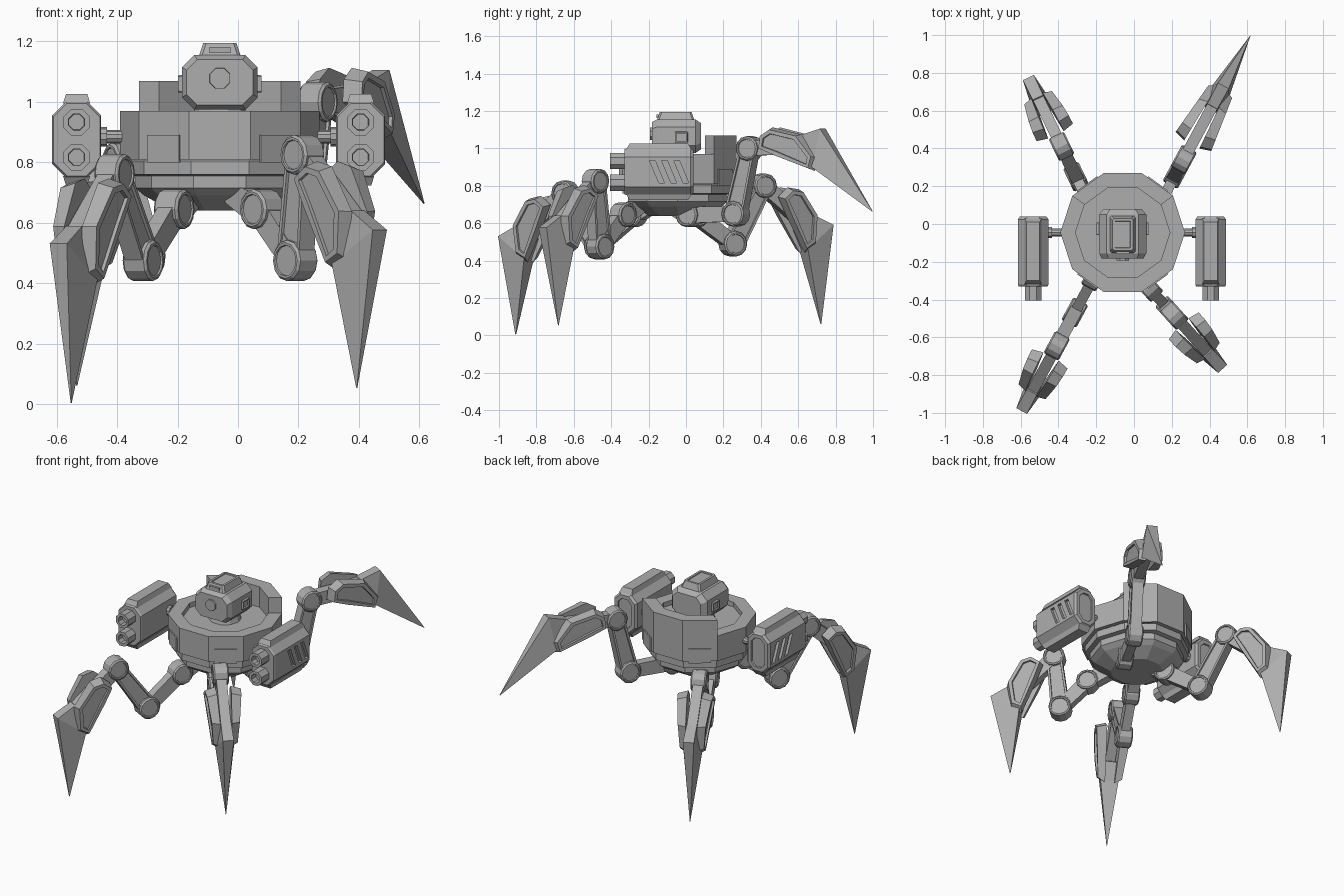
import bpy, bmesh
from math import sin, cos, pi, radians, atan2
from mathutils import Matrix, Vector

if "Cube" in bpy.data.objects:
    bpy.data.objects.remove(bpy.data.objects["Cube"], do_unlink=True)

metal = bpy.data.materials.new("grey_metal")
metal.use_nodes = True
GREY = (0.42, 0.42, 0.42, 1)
metal.diffuse_color = GREY
metal.node_tree.nodes["Principled BSDF"].inputs["Base Color"].default_value = GREY

CX, CY = -0.06, -0.045          # hull axis
HULL = Matrix.Translation((CX, CY, 0))
TURN_X = Matrix.Rotation(pi / 2, 4, 'Y')    # local z -> x
TURN_Y = Matrix.Rotation(pi / 2, 4, 'X')    # local z -> -y


def loft(name, rings, frame=Matrix(), closed=False, panels=()):
    """Skin equal-length point rings; panels are (ring end, width, depth) cap insets."""
    bm = bmesh.new()
    rows = [[bm.verts.new(p) for p in ring] for ring in rings]
    n = len(rows[0])
    pairs = list(zip(rows, rows[1:])) + ([(rows[-1], rows[0])] if closed else [])
    for a, b in pairs:
        for i in range(n):
            j = (i + 1) % n
            bm.faces.new((a[i], a[j], b[j], b[i]))
    if not closed:
        caps = [bm.faces.new(rows[0]), bm.faces.new(rows[-1])]
    bmesh.ops.recalc_face_normals(bm, faces=bm.faces)
    for end, width, depth in panels:
        bmesh.ops.inset_region(bm, faces=[caps[end]], thickness=width, depth=0)
        bmesh.ops.inset_region(bm, faces=[caps[end]], thickness=0.002, depth=depth)
    bm.transform(frame)
    if frame.determinant() < 0:
        bmesh.ops.reverse_faces(bm, faces=bm.faces)
    mesh = bpy.data.meshes.new(name)
    bm.to_mesh(mesh)
    bm.free()
    mesh.materials.append(metal)
    obj = bpy.data.objects.new(name, mesh)
    bpy.context.scene.collection.objects.link(obj)
    return obj


def carve(obj, cutter):
    """Subtract the cutter for good and remove it."""
    mod = obj.modifiers.new("cut", 'BOOLEAN')
    mod.operation = 'DIFFERENCE'
    mod.solver = 'EXACT'
    mod.object = cutter
    bpy.context.view_layer.objects.active = obj
    bpy.ops.object.modifier_apply(modifier=mod.name)
    bpy.data.objects.remove(cutter, do_unlink=True)


def ngon(r, z, n, start=0.0):
    return [(r * cos(start + 2 * pi * i / n), r * sin(start + 2 * pi * i / n), z) for i in range(n)]


def lathe(name, profile, n, frame=Matrix(), closed=False, start=0.0, panels=()):
    return loft(name, [ngon(r, z, n, start) for r, z in profile], frame, closed, panels)


def chamfered(hx, hy, c, z):
    """Rectangle with cut corners."""
    return [(hx, c - hy, z), (hx, hy - c, z), (hx - c, hy, z), (c - hx, hy, z),
            (-hx, hy - c, z), (-hx, c - hy, z), (c - hx, -hy, z), (hx - c, -hy, z)]


def box(name, center, size, frame=Matrix()):
    hx, hy, hz = (s / 2 for s in size)
    ring = [(-hx, -hy), (hx, -hy), (hx, hy), (-hx, hy)]
    return loft(name, [[(x, y, z) for x, y in ring] for z in (-hz, hz)],
                frame @ Matrix.Translation(center))


# --- hull -----------------------------------------------------------------
lathe("hull_ring", [(0.33, 0.81), (0.33, 0.97), (0.25, 0.97), (0.25, 0.88), (0.2, 0.81)],
      10, HULL, closed=True)
lathe("hull_floor", [(0.25, 0.83), (0.252, 0.94)], 10, HULL)
lathe("hull_underside", [(0.16, 0.64), (0.25, 0.69), (0.28, 0.715), (0.28, 0.755), (0.31, 0.76),
                         (0.31, 0.805), (0.29, 0.815)], 10, HULL)

# raised wall over the three rear sides
wall = []
for k in range(1, 5):
    a = k * pi / 5
    wall.append([(r * cos(a), r * sin(a), z)
                 for r, z in ((0.33, 0.965), (0.33, 1.07), (0.25, 1.07), (0.25, 0.965))])
loft("rear_wall", wall, HULL)

# armour plates on the diagonal sides
for deg in (54, 126, 234, 306):
    frame = HULL @ Matrix.Rotation(radians(deg), 4, 'Z')
    box("hull_plate", (0.316, 0, 0.845), (0.009, 0.13, 0.09), frame)

# --- head -----------------------------------------------------------------
HEAD = Matrix.Translation((CX, 0, 1.065))
lathe("neck", [(0.1, 0.92), (0.08, 0.99)], 10, HULL)
loft("head", [chamfered(0.11, 0.075, 0.035, 0.183), chamfered(0.125, 0.09, 0.04, 0.155),
              chamfered(0.125, 0.09, 0.04, -0.05), chamfered(0.1, 0.07, 0.035, -0.08)],
     HEAD @ TURN_Y)
lathe("eye", [(0.037, 0.18), (0.036, 0.193)], 8,
      HEAD @ Matrix.Translation((0, 0, 0.013)) @ TURN_Y, start=pi / 8)
loft("head_cap", [chamfered(0.07, 0.1, 0.01, 0.085), chamfered(0.055, 0.085, 0.01, 0.13)],
     HEAD @ Matrix.Translation((0, -0.055, 0)), panels=[(1, 0.015, -0.006)])
box("cap_visor", (0, -0.15, 0.107), (0.07, 0.015, 0.02), HEAD)
for side in (-1, 1):
    loft("head_ear", [chamfered(0.03, 0.035, 0.004, 0.12), chamfered(0.028, 0.033, 0.004, 0.138)],
         HEAD @ Matrix.Translation((0, -0.025, -0.005)) @ Matrix.Scale(side, 4, (1, 0, 0)) @ TURN_X,
         panels=[(1, 0.008, -0.01)])

# --- gun pods -------------------------------------------------------------
for side in (-1, 1):
    px = CX - 0.004 + side * 0.47
    pod = Matrix.Translation((px, 0, 0.875)) @ Matrix.Scale(side, 4, (1, 0, 0))
    along = pod @ TURN_Y
    shell = loft("gun_pod", [chamfered(0.07, 0.115, 0.04, -0.04), chamfered(0.081, 0.125, 0.045, -0.025),
                             chamfered(0.081, 0.125, 0.045, 0.32), chamfered(0.077, 0.12, 0.045, 0.33)],
                 along, panels=[(0, 0.025, -0.01)])
    # slanted vents on the outer side
    for k in range(3):
        y = -0.16 + k * 0.065
        carve(shell, loft("vent_cutter", [[(x, y - 0.035, 0.06), (x, y - 0.005, 0.06),
                                           (x, y + 0.045, -0.06), (x, y + 0.015, -0.06)]
                                          for x in (0.063, 0.1)], pod))
    for up in (-1, 1):
        loft("pod_ridge", [[(-0.045, z0, up * 0.12), (0.045, z0, up * 0.12),
                            (0.035, z1, up * 0.152), (-0.035, z1, up * 0.152)]
                           for z0, z1 in ((-0.32, -0.3), (0.03, 0.01))], pod)
        lathe("gun_barrel", [(0.047, 0.32), (0.047, 0.405)], 8,
              along @ Matrix.Translation((0, up * 0.058, 0)), start=pi / 8,
              panels=[(1, 0.018, -0.04)])
    lathe("pod_axle", [(0.022, -0.2), (0.022, -0.1), (0.032, -0.1), (0.032, -0.07)], 10,
          pod @ Matrix.Translation((0, CY, 0.01)) @ TURN_X)

# --- legs -----------------------------------------------------------------
PLATE = [(0.09, 0.0), (0.1, 0.075), (0.16, 0.113), (0.33, 0.075), (0.43, -0.05), (0.41, -0.12),
         (0.2, -0.045)]
REST = atan2(-0.335, 0.745)     # blade direction in its own outline


def joint(name, pos, r, half, frame):
    place = frame @ Matrix.Translation((pos[0], 0, pos[1])) @ TURN_Y
    lathe(name, [(r - 0.008, -half), (r, 0.008 - half), (r, half - 0.008), (r - 0.008, half)], 12,
          place, panels=[(0, 0.008, -0.006), (1, 0.008, -0.006)])


def link(name, a, b, h0, h1, half, frame, panels=()):
    """Flat bar between two points of the leg plane."""
    a, b = Vector(a), Vector(b)
    d = (b - a).normalized()
    n = Vector((-d.y, d.x))
    outline = [a + n * h0, a - n * h0, b - n * h1, b + n * h1]
    loft(name, [[(p.x, t, p.y) for p in outline] for t in (-half, half)], frame, panels=panels)


def side_plate(name, side, frame):
    """Armour plate flaring outwards towards the elbow, with a sunken window."""
    mid = sum((Vector(p) for p in PLATE), Vector((0, 0))) / len(PLATE)
    rings = []
    for near, slope, k in ((0.05, 0.05, 1.0), (0.12, 0.12, 0.88)):
        pts = [mid + (Vector(p) - mid) * k for p in PLATE]
        rings.append([(p.x, side * (near - slope * p.x), p.y) for p in pts])
    loft(name, rings, frame, panels=[(1, 0.022, -0.012)])


def spike_ring(outer, inner, w_out, w_in):
    return [(outer[0], w_out, outer[1]), (outer[0], -w_out, outer[1]),
            (inner[0], -w_in, inner[1]), (inner[0], w_in, inner[1])]


def leg(tag, origin, heading, hip_s, knee, elbow, tip):
    u = Vector((*heading, 0)).normalized()
    frame = Matrix.Translation((*origin, 0)) @ Matrix.Rotation(atan2(u.y, u.x), 4, 'Z')
    hip = (hip_s, 0.645)
    link(tag + "_hip_mount", (hip_s - 0.13, 0.7), hip, 0.035, 0.05, 0.035, frame)
    joint(tag + "_hip_joint", hip, 0.066, 0.045, frame)
    link(tag + "_thigh", hip, knee, 0.045, 0.04, 0.028, frame)
    joint(tag + "_knee_joint", knee, 0.068, 0.045, frame)
    groove = [(0, 0.018, -0.01), (1, 0.018, -0.01)]
    link(tag + "_shin", knee, elbow, 0.055, 0.045, 0.034, frame, groove)
    joint(tag + "_elbow_joint", elbow, 0.066, 0.045, frame)

    # blade assembly turns about the elbow
    swing = REST - atan2(tip[1] - elbow[1], tip[0] - elbow[0])
    blade = frame @ Matrix.Translation((elbow[0], 0, elbow[1])) @ Matrix.Rotation(swing, 4, 'Y')
    link(tag + "_blade_arm", (0, 0), (0.36, 0.02), 0.04, 0.045, 0.03, blade)
    for side in (-1, 1):
        side_plate(tag + "_side_plate", side, blade)
    loft(tag + "_spike", [spike_ring((0.32, 0.07), (0.3, -0.05), 0.03, 0.036),
                          spike_ring((0.443, 0.106), (0.405, -0.1), 0.032, 0.055),
                          spike_ring((0.745, -0.335), (0.742, -0.337), 0.001, 0.001)], blade)


leg("front_left_leg", (0.055, -0.31), (0.672, -0.741), 0.035, (0.2, 0.475), (0.235, 0.825), (0.506, 0.05))
leg("front_right_leg", (-0.19, -0.24), (-0.475, -0.88), 0.045, (0.26, 0.475), (0.46, 0.762), (0.765, 0.0))
leg("rear_right_leg", (-0.21, 0.05), (-0.434, 0.901), 0, (0.222, 0.49), (0.40, 0.80), (0.745, 0.065))
leg("rear_left_leg", (0.09, 0.02), (0.474, 0.88), 0, (0.28, 0.65), (0.365, 1.0), (1.11, 0.665))
